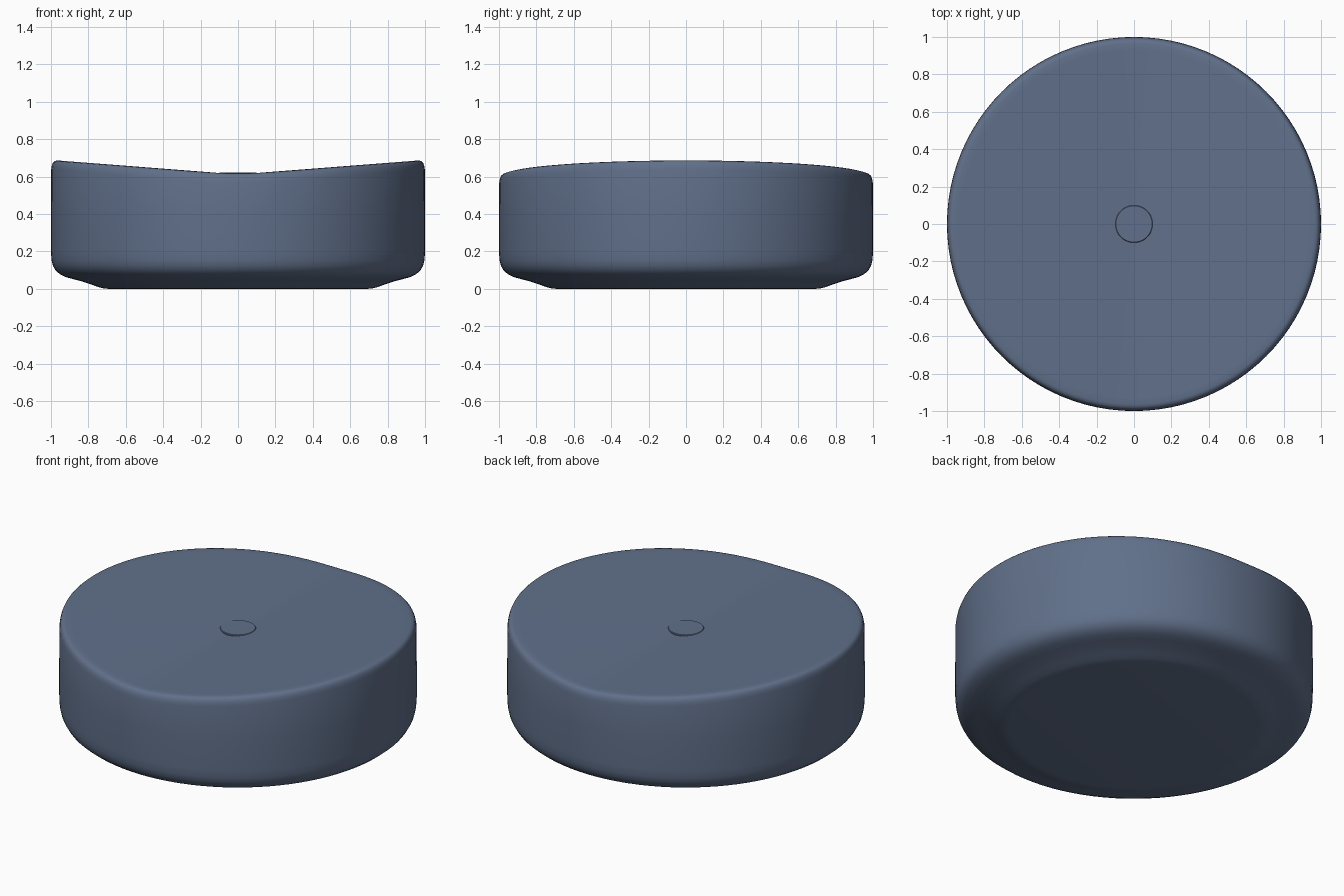
import bpy, bmesh, math

if "Cube" in bpy.data.objects:
    bpy.data.objects.remove(bpy.data.objects["Cube"])

N = 96

# One slate blue fabric colour
fabric = bpy.data.materials.new("slate_blue_fabric")
fabric.diffuse_color = (0.118, 0.162, 0.254, 1)
fabric.use_nodes = True
fabric.node_tree.nodes["Principled BSDF"].inputs["Base Color"].default_value = fabric.diffuse_color


def seat_z(r, a):
    # saddle-like top: dished towards the centre, high at left and right
    return 0.612 + 0.081 * r * (math.sqrt(math.cos(a) ** 2 + 0.012) - 0.05)


def lathe(name, rings, angle):
    """rings: (radius, height function of angle), from bottom to top, capped by poles."""
    bm = bmesh.new()
    loops = []
    for r, zf in rings:
        loops.append([bm.verts.new((r * math.cos(a), r * math.sin(a), zf(a)))
                      for a in (2 * math.pi * i / N for i in range(N))])
    for lo, hi in zip(loops, loops[1:]):
        for i in range(N):
            j = (i + 1) % N
            bm.faces.new((lo[i], lo[j], hi[j], hi[i]))
    bm.faces.new(loops[0][::-1])
    bm.faces.new(loops[-1])
    bmesh.ops.recalc_face_normals(bm, faces=bm.faces)
    me = bpy.data.meshes.new(name)
    bm.to_mesh(me)
    bm.free()
    me.materials.append(fabric)
    ob = bpy.data.objects.new(name, me)
    bpy.context.collection.objects.link(ob)
    bpy.ops.object.select_all(action='DESELECT')
    ob.select_set(True)
    bpy.context.view_layer.objects.active = ob
    bpy.ops.object.shade_smooth_by_angle(angle=math.radians(angle))
    return ob


# Cushion: recessed base, rounded lower edge, straight wall, rounded rim, dished top
base = [(0.69, 0.0), (0.72, 0.003), (0.745, 0.009), (0.78, 0.022), (0.83, 0.039),
        (0.88, 0.052), (0.92, 0.063), (0.95, 0.077), (0.975, 0.098), (0.99, 0.125),
        (0.997, 0.155), (1.0, 0.2), (1.0, 0.4)]
rings = [(r, lambda a, z=z: z) for r, z in base]
for r, drop in [(0.999, 0.05), (0.995, 0.028), (0.989, 0.013), (0.98, 0.004), (0.965, 0.0)]:
    rings.append((r, lambda a, r=r, d=drop: seat_z(r, a) - d))
for r in (0.93, 0.8, 0.6, 0.4, 0.2, 0.06):
    rings.append((r, lambda a, r=r: seat_z(r, a)))
lathe("cushion", rings, 60)

# Small round button in the middle of the seat
button = [(0.1, 0.59), (0.1, 0.619), (0.097, 0.622)]
lathe("button", [(r, lambda a, z=z: z) for r, z in button], 30)
